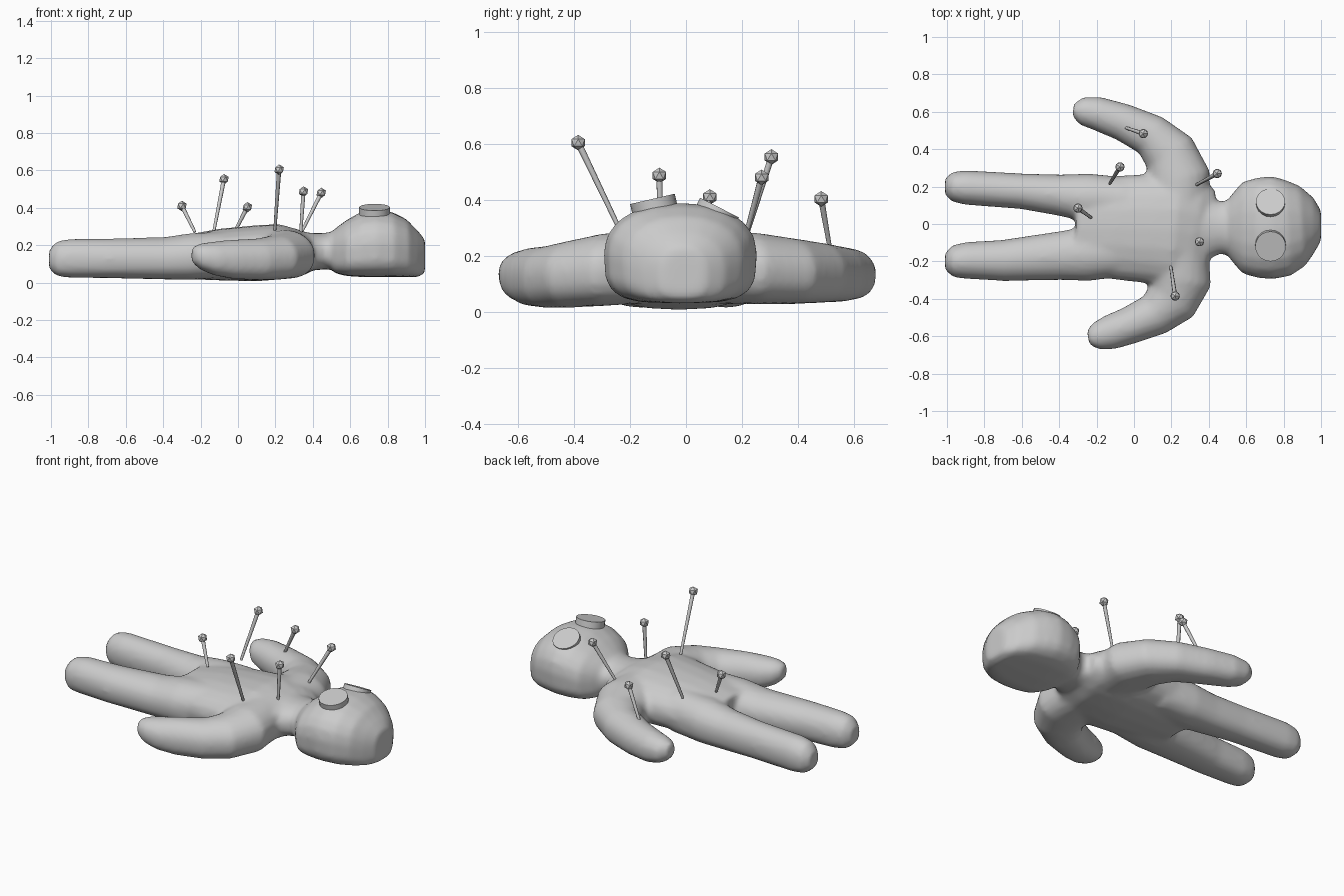
import bpy, bmesh, math
from mathutils import Vector

cube = bpy.data.objects.get("Cube")
if cube:
    bpy.data.objects.remove(cube)

# One plain grey cloth colour for the whole doll
grey = bpy.data.materials.new("plain grey")
grey.use_nodes = True
colour = (0.6, 0.6, 0.6, 1)
grey.diffuse_color = colour
grey.node_tree.nodes["Principled BSDF"].inputs["Base Color"].default_value = colour


def add_object(name, bm):
    """Turn a bmesh into a named, coloured object."""
    mesh = bpy.data.meshes.new(name)
    bm.to_mesh(mesh)
    bm.free()
    mesh.materials.append(grey)
    obj = bpy.data.objects.new(name, mesh)
    bpy.context.collection.objects.link(obj)
    return obj


def signed_power(value, exponent):
    return math.copysign(abs(value) ** exponent, value)


def loft(bm, stations, upper=1.0, lower=0.8, sides=20):
    """Skin oval rings (x, y, z, half width, half height) along a level path."""
    centres = [Vector(s[:3]) for s in stations]
    rings = []
    for i, (x, y, z, width, height) in enumerate(stations):
        along = centres[min(i + 1, len(centres) - 1)] - centres[max(i - 1, 0)]
        along.z = 0
        along.normalize()
        side = Vector((-along.y, along.x, 0))
        ring = []
        for k in range(sides):
            angle = math.tau * k / sides
            power = upper if math.sin(angle) > 0 else lower
            offset = side * width * signed_power(math.cos(angle), power)
            offset.z = height * signed_power(math.sin(angle), power)
            ring.append(bm.verts.new(centres[i] + offset))
        rings.append(ring)
    faces = [bm.faces.new(rings[0]), bm.faces.new(rings[-1])]
    for a, b in zip(rings, rings[1:]):
        for k in range(sides):
            n = (k + 1) % sides
            faces.append(bm.faces.new((a[k], a[n], b[n], b[k])))
    bmesh.ops.recalc_face_normals(bm, faces=faces)


body = bmesh.new()

# Torso and neck
loft(body, [
    (-.31, -.02, .135, .25, .115), (-.1, -.02, .15, .278, .138),
    (.1, -.025, .157, .295, .15), (.22, -.03, .165, .31, .148),
    (.33, -.05, .157, .29, .125), (.405, -.06, .155, .24, .085)], upper=.9)
loft(body, [
    (.3, -.02, .16, .2, .12), (.4, -.02, .165, .17, .1),
    (.46, -.02, .168, .14, .098), (.6, -.02, .18, .17, .11)])

# Head, rounded above and flattened underneath
loft(body, [
    (.485, -.02, .17, .12, .085), (.52, -.02, .17, .175, .12),
    (.58, -.02, .185, .245, .15), (.66, -.02, .205, .268, .175),
    (.74, -.02, .21, .275, .18), (.82, -.02, .205, .258, .175),
    (.9, -.01, .185, .215, .155), (.96, -.01, .155, .15, .125),
    (1.0, -.01, .14, .08, .09)], upper=.9, lower=.55)

# Legs
loft(body, [
    (-1.01, .2, .125, .045, .05), (-.97, .2, .128, .08, .093),
    (-.9, .195, .13, .092, .104), (-.6, .175, .13, .095, .106),
    (-.4, .155, .13, .11, .113), (-.25, .14, .14, .13, .125),
    (-.05, .13, .15, .12, .125)])
loft(body, [
    (-1.01, -.2, .125, .045, .05), (-.97, -.2, .128, .085, .093),
    (-.9, -.195, .13, .098, .104), (-.7, -.195, .13, .11, .106),
    (-.4, -.17, .13, .13, .113), (-.25, -.16, .14, .145, .125),
    (-.05, -.15, .15, .13, .125)])

# Arms, curling from the shoulders towards the feet
loft(body, [
    (.24, .1, .16, .15, .13), (.24, .25, .155, .17, .128),
    (.19, .38, .145, .145, .118), (.09, .475, .14, .115, .108),
    (-.06, .545, .135, .1, .1), (-.2, .592, .135, .09, .09),
    (-.28, .605, .14, .075, .072), (-.325, .61, .15, .035, .04)])
loft(body, [
    (.25, -.15, .16, .15, .13), (.25, -.3, .15, .165, .13),
    (.2, -.41, .135, .145, .12), (.11, -.485, .125, .115, .112),
    (-.03, -.545, .125, .1, .105), (-.13, -.58, .13, .093, .09),
    (-.2, -.6, .14, .075, .07), (-.245, -.61, .15, .04, .04)])

# Fuse the parts into one soft stuffed body
doll = add_object("doll_body", body)
fuse = doll.modifiers.new("fuse", "REMESH")
fuse.mode = "VOXEL"
fuse.voxel_size = 0.016
fuse.use_smooth_shade = True
soften = doll.modifiers.new("soften", "SMOOTH")
soften.factor = 0.5
soften.iterations = 6


def rod(name, start, end, radius_start, radius_end, sides):
    """Capped cone between two points, with its creases kept sharp."""
    start, end = Vector(start), Vector(end)
    bm = bmesh.new()
    bmesh.ops.create_cone(bm, cap_ends=True, segments=sides, radius1=radius_start,
                          radius2=radius_end, depth=(end - start).length)
    obj = add_object(name, bm)
    obj.location = (start + end) / 2
    obj.rotation_euler = (end - start).to_track_quat("Z", "Y").to_euler()
    bpy.ops.object.select_all(action="DESELECT")
    obj.select_set(True)
    bpy.context.view_layer.objects.active = obj
    bpy.ops.object.shade_smooth_by_angle(angle=math.radians(50))


# Button eyes, each tilted outwards
for name, top, tilt, radius in (("left_eye", (.73, .12, .372), 27, .078),
                                ("right_eye", (.73, -.12, .403), -13, .082)):
    lean = math.radians(tilt)
    normal = Vector((0, math.sin(lean), math.cos(lean)))
    rod(name, Vector(top) - normal * .05, top, radius, radius, 20)

# Pins: ball centre, then the point where the shaft enters the cloth
pins = [
    ((-.3, .085, .41), (-.23, .035, .27)),
    ((-.075, .305, .553), (-.13, .215, .27)),
    ((.05, .483, .403), (-.045, .515, .22)),
    ((.22, -.385, .604), (.197, -.23, .28)),
    ((.35, -.095, .487), (.335, -.09, .26)),
    ((.445, .27, .48), (.335, .21, .26)),
]
for number, (ball, tip) in enumerate(pins, 1):
    rod(f"pin_shaft_{number}", tip, ball, .008, .012, 8)
    bm = bmesh.new()
    bmesh.ops.create_icosphere(bm, subdivisions=1, radius=.028)
    head = add_object(f"pin_head_{number}", bm)
    head.location = ball
